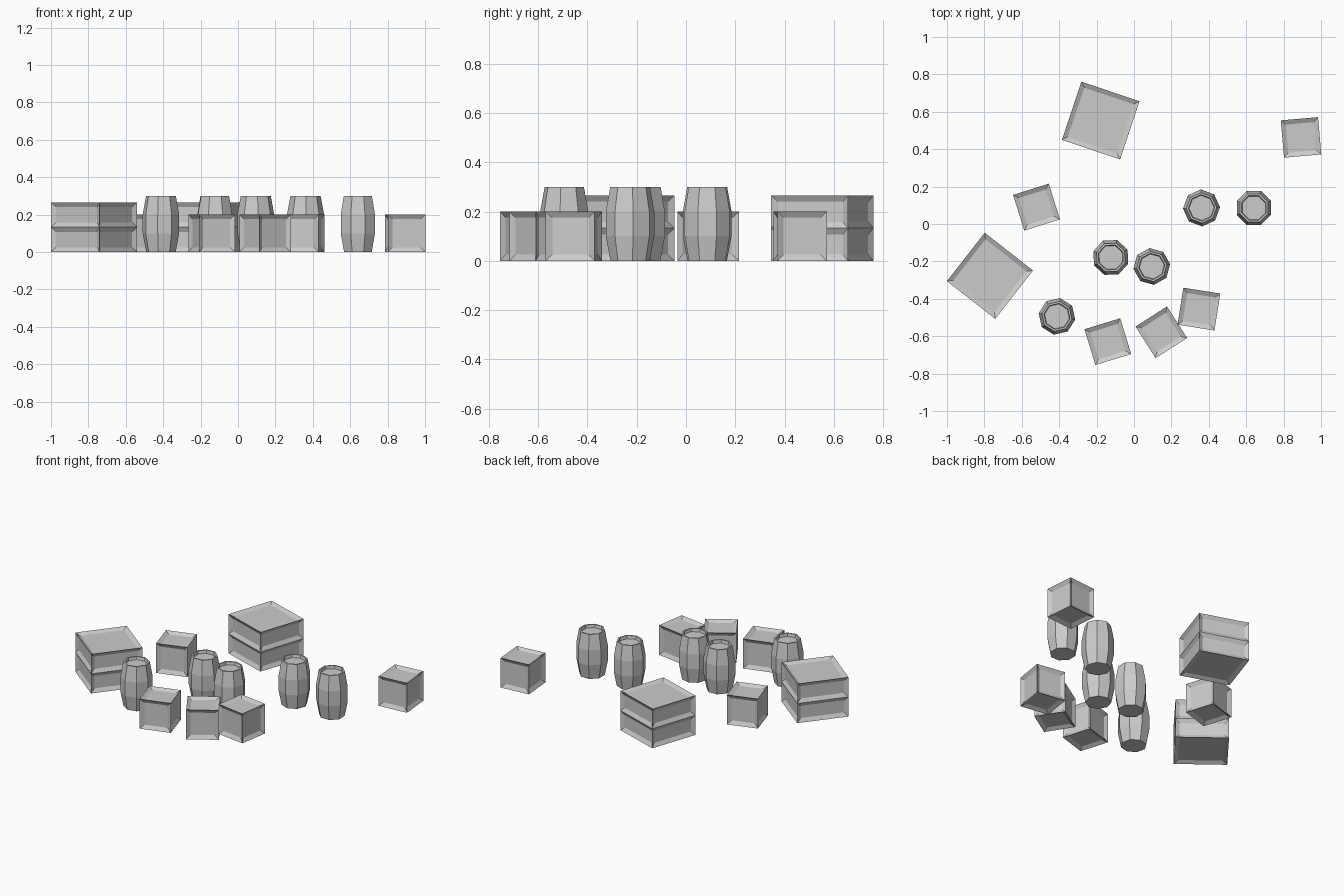
import bpy, bmesh
from math import radians, sin, cos, pi
from mathutils import Matrix, Vector

if "Cube" in bpy.data.objects:
    bpy.data.objects.remove(bpy.data.objects["Cube"])


def finish(bm, name, x, y, angle):
    bmesh.ops.recalc_face_normals(bm, faces=bm.faces)
    mesh = bpy.data.meshes.new(name)
    bm.to_mesh(mesh)
    bm.free()
    ob = bpy.data.objects.new(name, mesh)
    ob.location = (x, y, 0)
    ob.rotation_euler.z = radians(angle)
    bpy.context.collection.objects.link(ob)
    return ob


def crate(name, x, y, angle, width, height, tiers):
    """Box whose panels are all sunk in from sharp edges."""
    bm = bmesh.new()
    bmesh.ops.create_cube(bm, size=1)
    bm.transform(Matrix.Diagonal((width, width, height, 1)))
    bm.transform(Matrix.Translation((0, 0, height / 2)))
    for i in range(1, tiers):
        bmesh.ops.bisect_plane(bm, geom=bm.verts[:] + bm.edges[:] + bm.faces[:],
                               plane_co=Vector((0, 0, height * i / tiers)),
                               plane_no=Vector((0, 0, 1)))
    bm.normal_update()
    bmesh.ops.inset_individual(bm, faces=bm.faces[:], thickness=0.025,
                               depth=-0.014, use_even_offset=True)
    finish(bm, name, x, y, angle)


def barrel(name, x, y, angle, sides=8):
    """Bulging octagonal barrel with a sunken lid."""
    profile = [(0.08, 0), (0.099, 0.1), (0.099, 0.2), (0.081, 0.3),
               (0.071, 0.3), (0.067, 0.28)]
    bm = bmesh.new()
    rings = [[bm.verts.new((r * cos(2 * pi * i / sides), r * sin(2 * pi * i / sides), z))
              for i in range(sides)] for r, z in profile]
    for a, b in zip(rings, rings[1:]):
        for i in range(sides):
            j = (i + 1) % sides
            bm.faces.new((a[i], a[j], b[j], b[i]))
    bm.faces.new(rings[0][::-1])
    bm.faces.new(rings[-1])
    finish(bm, name, x, y, angle)


# two-tier large crates
for x, y, a in [(-0.178, 0.553, -18.5), (-0.77, -0.277, -38)]:
    crate("large_crate", x, y, a, 0.328, 0.265, 2)

# small crates
for x, y, a in [(0.893, 0.463, 5), (-0.521, 0.09, 17.5), (-0.14, -0.629, 17),
                (0.146, -0.579, 32.5), (0.347, -0.455, -9)]:
    crate("small_crate", x, y, a, 0.2, 0.2, 1)

# barrels
for x, y, a in [(0.361, 0.086, 2), (0.641, 0.086, 22.5), (-0.124, -0.179, 25),
                (0.095, -0.227, 7), (-0.412, -0.494, -10)]:
    barrel("barrel", x, y, a)
